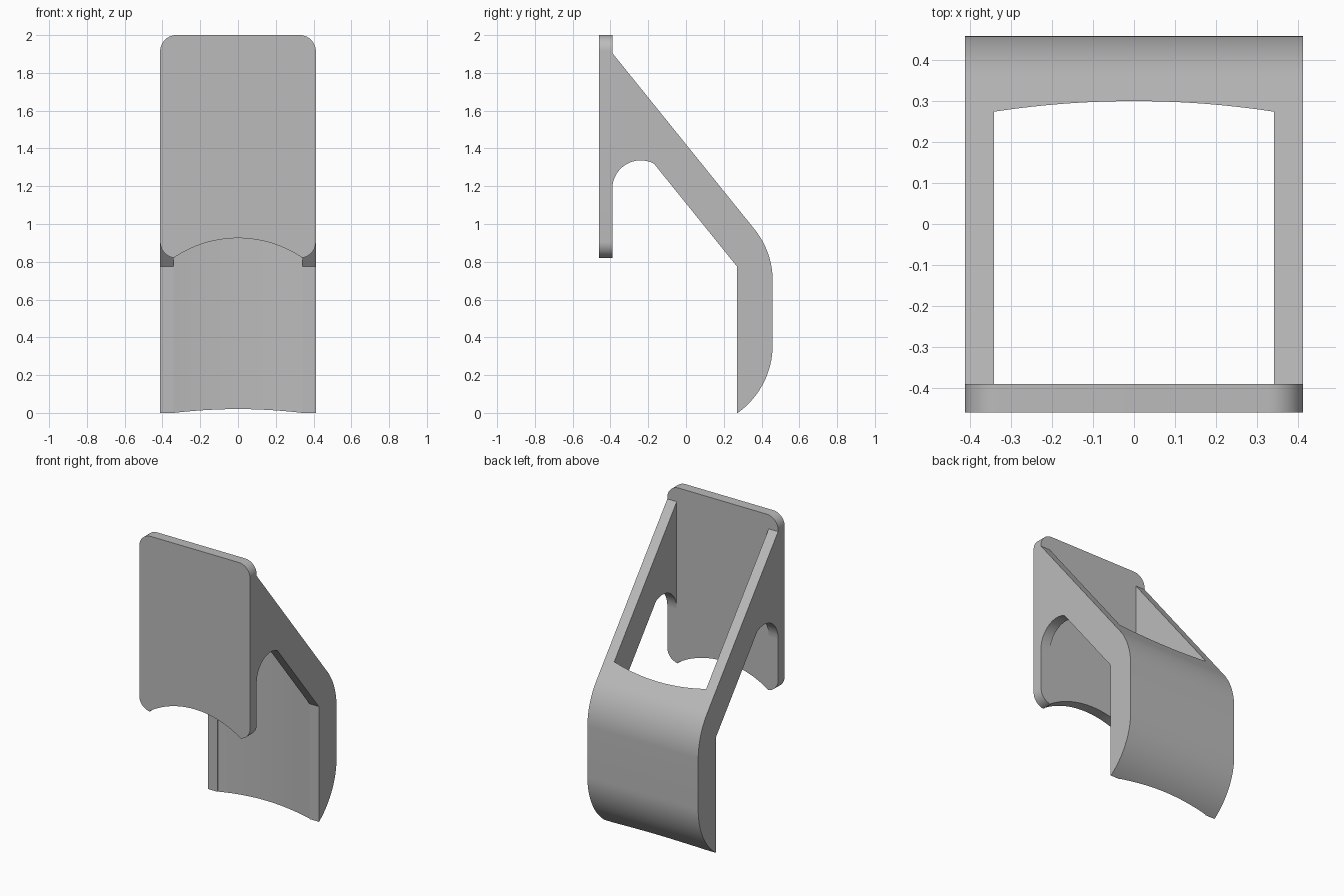
import bpy
import bmesh
from math import sin, cos, radians, atan2, degrees
from mathutils import Vector

cube = bpy.data.objects.get("Cube")
if cube:
    bpy.data.objects.remove(cube, do_unlink=True)

HALF = 0.412       # half of the overall width
INNER = 0.342      # inside face of the side arms
PLATE_BACK = -0.39

grey = bpy.data.materials.new("light grey")
grey.use_nodes = True
colour = (0.5, 0.5, 0.5, 1)
grey.diffuse_color = colour
grey.node_tree.nodes["Principled BSDF"].inputs["Base Color"].default_value = colour


def arc(cx, cy, r, start, end, steps=16):
    """Points on a circle between two angles in degrees."""
    angles = [radians(start + (end - start) * i / steps) for i in range(steps + 1)]
    return [(cx + r * cos(a), cy + r * sin(a)) for a in angles]


def bow(half, edge, peak, steps=32):
    """Shallow arch from +half to -half, rising from edge to peak."""
    rise = peak - edge
    r = (half ** 2 + rise ** 2) / (2 * rise)
    a = degrees(atan2(r - rise, half))
    return arc(0, peak - r, r, a, 180 - a, steps)


def prism(name, outline, place, direction):
    """Extrude a closed outline, placed in space by a function."""
    bm = bmesh.new()
    face = bm.faces.new([bm.verts.new(place(u, v)) for u, v in outline])
    moved = bmesh.ops.extrude_face_region(bm, geom=[face])["geom"]
    bmesh.ops.translate(bm, vec=Vector(direction),
                        verts=[g for g in moved if isinstance(g, bmesh.types.BMVert)])
    bmesh.ops.recalc_face_normals(bm, faces=bm.faces)
    mesh = bpy.data.meshes.new(name)
    bm.to_mesh(mesh)
    bm.free()
    mesh.materials.append(grey)
    obj = bpy.data.objects.new(name, mesh)
    bpy.context.collection.objects.link(obj)
    return obj


def activate(obj):
    bpy.ops.object.select_all(action="DESELECT")
    obj.select_set(True)
    bpy.context.view_layer.objects.active = obj


# Front plate: rounded corners, arched lower edge
r = 0.085
side = HALF - r
outline = (arc(side, 2 - r, r, 0, 90) + arc(-side, 2 - r, r, 90, 180)
           + arc(-side, 0.82 + r, r, 180, 265)
           + bow(INNER - 0.005, 0.823, 0.925)[::-1]
           + arc(side, 0.82 + r, r, 275, 360))
plate = prism("front_plate", outline, lambda x, z: (x, -0.46, z),
              (0, PLATE_BACK + 0.46, 0))

# Side arms and rear shell: one side profile across the full width
profile = ([(PLATE_BACK, 1.905)]
           + arc(0.026, 0.70, 0.433, 39, 0)
           + arc(0.016, 0.36, 0.443, 0, -54.3)
           + [(0.27, 0.0), (0.27, 0.775)]
           + arc(-0.24, 1.187, 0.15, 62, 180))
body = prism("arms_and_rear_shell", profile, lambda y, z: (-HALF, y, z),
             (2 * HALF, 0, 0))

# Hollow between the arms, with a bowed rear wall
opening = [(-INNER, -0.6), (INNER, -0.6)] + bow(INNER, 0.274, 0.30)
cutter = prism("opening_cutter", opening, lambda x, y: (x, y, -0.5), (0, 0, 3))
cutter.hide_render = True
cut = body.modifiers.new("opening", "BOOLEAN")
cut.operation = "DIFFERENCE"
cut.solver = "EXACT"
cut.object = cutter
activate(body)
bpy.ops.object.modifier_apply(modifier=cut.name)
bpy.data.objects.remove(cutter, do_unlink=True)

for obj in (plate, body):
    activate(obj)
    bpy.ops.object.shade_smooth_by_angle(angle=radians(25))
